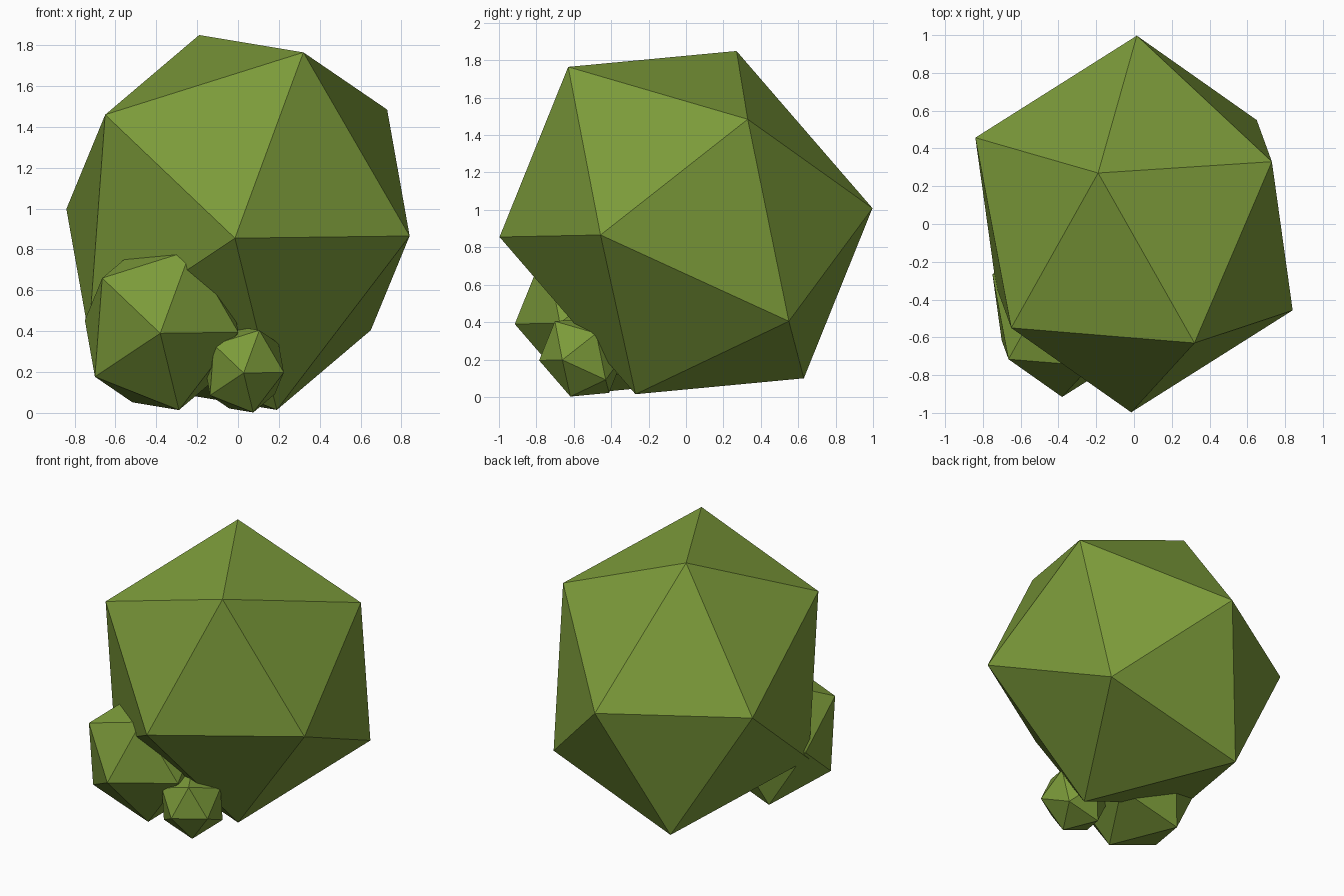
import bpy, bmesh
from mathutils import Vector

if "Cube" in bpy.data.objects:
    bpy.data.objects.remove(bpy.data.objects["Cube"])

green = bpy.data.materials.new("plant green")
green.diffuse_color = (0.20, 0.325, 0.042, 1)
green.use_nodes = True
green.node_tree.nodes["Principled BSDF"].inputs["Base Color"].default_value = green.diffuse_color

# Six corners of a tilted, slightly stretched icosahedron; the rest are opposite
SPOKES = [(-0.19, 0.27, 0.9175), (0.32, -0.63, 0.8325), (-0.65, -0.55, 0.5275),
          (0.73, 0.33, 0.5525), (-0.84, 0.457, 0.066), (-0.015, -0.997, -0.077)]


def lump(name, centre, size):
    bm = bmesh.new()
    for p in SPOKES:
        for side in (1, -1):
            bm.verts.new(Vector(p) * size * side)
    bmesh.ops.convex_hull(bm, input=bm.verts[:])
    bmesh.ops.recalc_face_normals(bm, faces=bm.faces[:])
    mesh = bpy.data.meshes.new(name)
    bm.to_mesh(mesh)
    bm.free()
    mesh.materials.append(green)
    obj = bpy.data.objects.new(name, mesh)
    obj.location = centre
    bpy.context.collection.objects.link(obj)


# Main body and two smaller offshoots at the front foot
lump("main_body", (0, 0, 0.932), 1.0)
lump("medium_offshoot", (-0.374, -0.47, 0.424), 0.447)
lump("small_offshoot", (0.031, -0.556, 0.213), 0.23)
